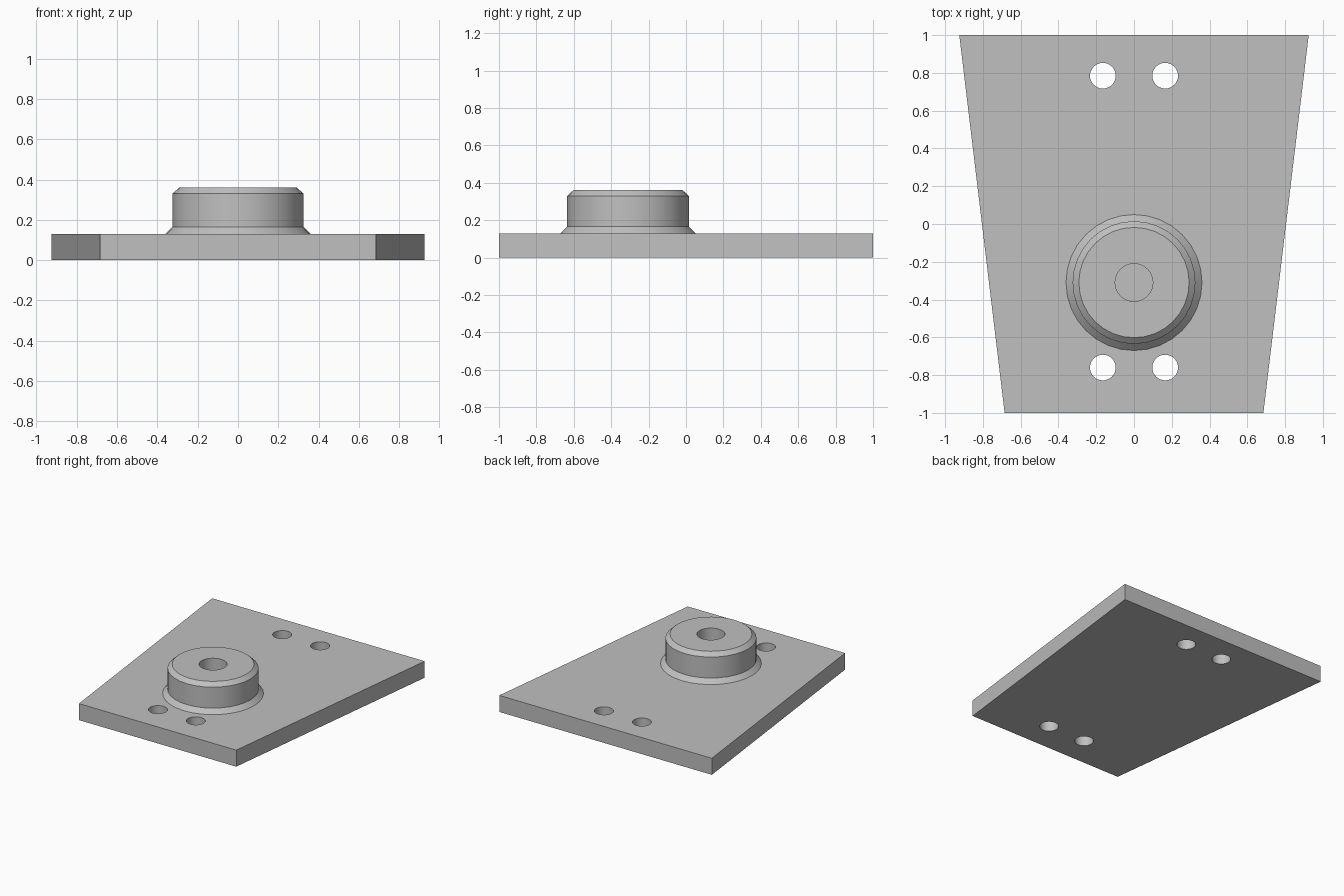
import bpy
import bmesh
from math import cos, sin, pi, radians
from mathutils import Matrix, Vector

cube = bpy.data.objects.get("Cube")
if cube:
    bpy.data.objects.remove(cube, do_unlink=True)

THICK = 0.13
SEGMENTS = 32

# Single grey material
grey = bpy.data.materials.new("light grey")
grey.use_nodes = True
grey.diffuse_color = (0.53, 0.53, 0.53, 1)
grey.node_tree.nodes["Principled BSDF"].inputs["Base Color"].default_value = grey.diffuse_color


def finish(bm, name):
    """Turn a bmesh into a shaded object."""
    bmesh.ops.recalc_face_normals(bm, faces=bm.faces)
    mesh = bpy.data.meshes.new(name)
    bm.to_mesh(mesh)
    bm.free()
    mesh.materials.append(grey)
    obj = bpy.data.objects.new(name, mesh)
    bpy.context.collection.objects.link(obj)
    bpy.ops.object.select_all(action='DESELECT')
    obj.select_set(True)
    bpy.context.view_layer.objects.active = obj
    bpy.ops.object.shade_smooth_by_angle(angle=radians(30))
    return obj


def add_loop(bm, points):
    """Add a closed loop of edges on the ground plane."""
    verts = [bm.verts.new((x, y, 0)) for x, y in points]
    return [bm.edges.new((a, b)) for a, b in zip(verts, verts[1:] + verts[:1])]


def circle(cx, cy, r):
    return [(cx + r * cos(2 * pi * i / SEGMENTS), cy + r * sin(2 * pi * i / SEGMENTS))
            for i in range(SEGMENTS)]


# Tapered plate with four through holes
bm = bmesh.new()
edges = add_loop(bm, [(-0.685, -1), (0.685, -1), (0.925, 1), (-0.925, 1)])
for y in (-0.76, 0.785):
    for x in (-0.165, 0.165):
        edges += add_loop(bm, circle(x, y, 0.068))
bmesh.ops.triangle_fill(bm, edges=edges, use_beauty=True, normal=Vector((0, 0, 1)))
extruded = bmesh.ops.extrude_face_region(bm, geom=bm.faces[:], use_keep_orig=True)
top = [g for g in extruded["geom"] if isinstance(g, bmesh.types.BMVert)]
bmesh.ops.translate(bm, verts=top, vec=(0, 0, THICK))
finish(bm, "tapered_plate")

# Chamfered boss with a flared foot and blind bore, turned on a lathe
bm = bmesh.new()
profile = [(0.36, THICK), (0.325, 0.165), (0.325, 0.33), (0.292, 0.36),
           (0.1, 0.36), (0.1, 0.14), (0, 0.14)]
verts = [bm.verts.new((r, 0, z)) for r, z in profile]
outline = [bm.edges.new(pair) for pair in zip(verts, verts[1:])]
bmesh.ops.spin(bm, geom=verts + outline, axis=(0, 0, 1), cent=(0, 0, 0),
               angle=2 * pi, steps=SEGMENTS, use_merge=True)
bmesh.ops.remove_doubles(bm, verts=bm.verts, dist=0.0005)
# Close the foot so the boss is solid
rim = [e for e in bm.edges if e.is_boundary]
bmesh.ops.holes_fill(bm, edges=rim, sides=0)
bmesh.ops.transform(bm, matrix=Matrix.Translation((0, -0.31, 0)), verts=bm.verts)
finish(bm, "bored_boss")
